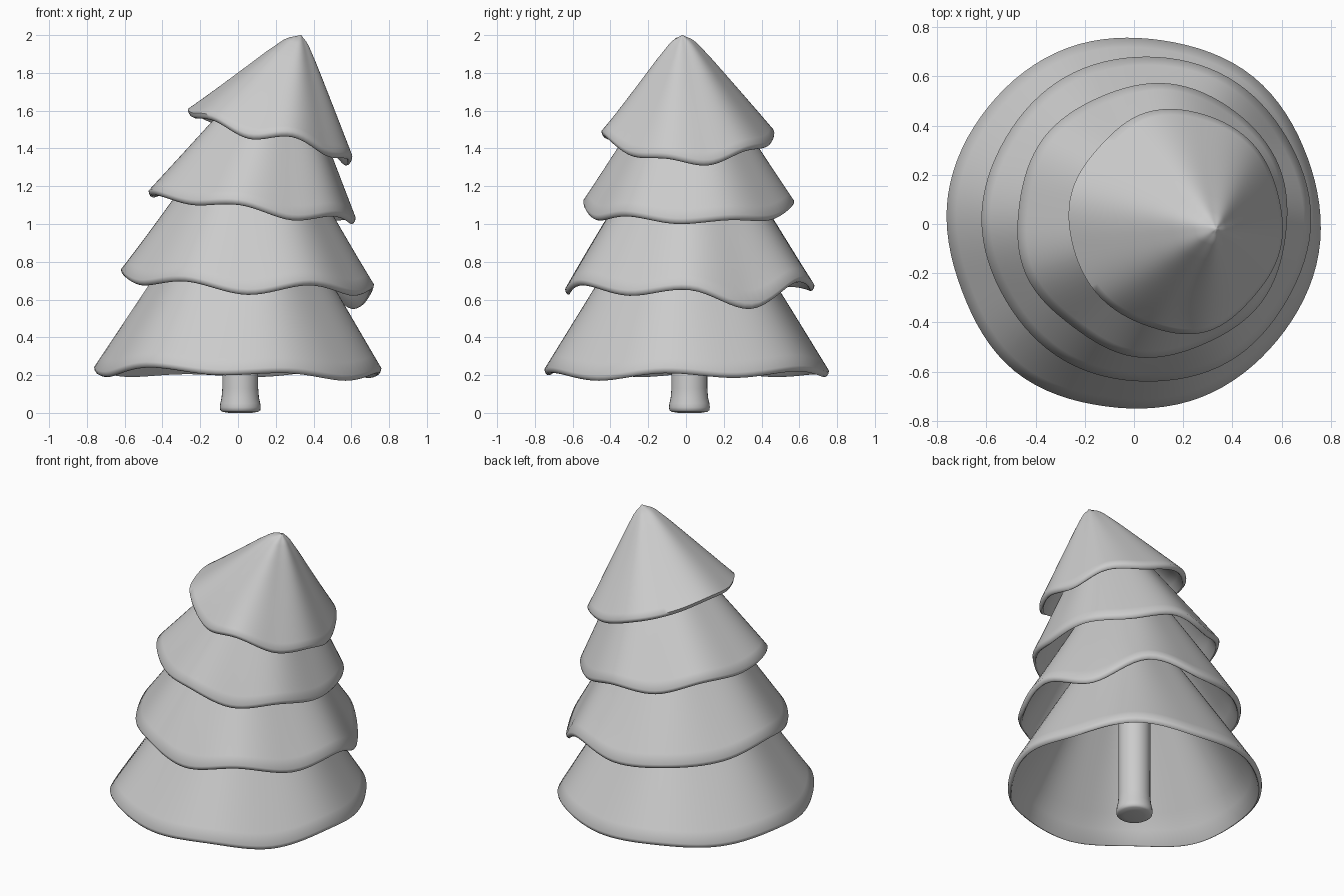
import bpy, bmesh, math
from mathutils import Vector

cube = bpy.data.objects.get("Cube")
if cube:
    bpy.data.objects.remove(cube, do_unlink=True)

grey = bpy.data.materials.new("plain grey")
grey.use_nodes = True
colour = (0.6, 0.6, 0.6, 1)
grey.diffuse_color = colour
grey.node_tree.nodes["Principled BSDF"].inputs["Base Color"].default_value = colour

SEGMENTS = 96


def wave(samples, angle):
    """Smooth periodic curve through evenly spaced samples around a circle."""
    count = len(samples)
    place = angle / math.tau * count
    i = int(place)
    f = place - i
    a, b, c, d = (samples[(i + k) % count] for k in (-1, 0, 1, 2))
    return b + f * ((c - a) + f * ((2 * a - 5 * b + 4 * c - d) + f * (3 * (b - c) + d - a))) / 2


def tilt(samples, angle):
    """Height of the tilted plane that best fits the samples around a circle."""
    count = len(samples)
    return sum(s * (1 + 2 * math.cos(angle - k * math.tau / count)) for k, s in enumerate(samples)) / count


def finish(name, rings, smooth_angle):
    """Skin a stack of rings, close both ends and shade the result."""
    bm = bmesh.new()
    loops = [[bm.verts.new(p) for p in ring] for ring in rings]
    for upper, lower in zip(loops, loops[1:]):
        for i in range(len(upper)):
            j = (i + 1) % len(upper)
            bm.faces.new((upper[i], lower[i], lower[j], upper[j]))
    bm.faces.new(loops[0])
    bm.faces.new(loops[-1][::-1])
    bmesh.ops.recalc_face_normals(bm, faces=bm.faces)
    mesh = bpy.data.meshes.new(name)
    bm.to_mesh(mesh)
    bm.free()
    mesh.materials.append(grey)
    obj = bpy.data.objects.new(name, mesh)
    bpy.context.collection.objects.link(obj)
    bpy.ops.object.select_all(action="DESELECT")
    obj.select_set(True)
    bpy.context.view_layer.objects.active = obj
    bpy.ops.object.shade_smooth_by_angle(angle=math.radians(smooth_angle))


# Section rows: share of the way from apex to rim, inward inset, height change
OPEN_TOP = [(0.25, 0, 0)]
ROUND_TIP = [(0.008, 0, -0.046), (0.03, 0, -0.04), (0.06, 0, -0.03), (0.1, 0, -0.016), (0.15, 0, -0.006)]
WALL = [0.3, 0.45, 0.6, 0.7, 0.8, 0.88, 0.95]
SKIRT = ([(s, 0, 0) for s in WALL]
         + [(1, 0, 0), (1, 0.003, -0.015), (1, 0.01, -0.026), (1, 0.018, -0.03), (1, 0.024, -0.026)]
         + [(s, 0.024, 0) for s in reversed(WALL)])


def tier(name, apex, centre, radius, phase, bulges, base, heights, top):
    """Hollow leaning six-sided cone with soft corners and a wavy rim.

    Tables are in hundredths and alternate corner, side, corner, from phase on.
    """
    apex = Vector(apex)
    rings = []
    for share, inset, lift in top + SKIRT:
        ring = []
        for i in range(SEGMENTS):
            turn = i * math.tau / SEGMENTS
            angle = turn + math.radians(phase)
            out = Vector((math.cos(angle), math.sin(angle), 0))
            plane = tilt(heights, turn)
            rim = Vector((*centre, base + plane / 100 + 0.03))
            rim += out * (radius + wave(bulges, turn) / 100)
            corner = 0.03 * radius * share * (1 - share) * math.cos(6 * turn)
            point = apex.lerp(rim, share) + out * (corner - inset)
            point.z += lift + (wave(heights, turn) - plane) / 100 * share ** 4
            ring.append(point)
        rings.append(ring)
    finish(name, rings, 60)


tier("bottom_branches", (0.05, 0, 1.45), (0, 0), 0.75, 51,
     [2, 0.5, 1.5, 1, 1.5, 0, 2, 0, 0.5, 0, 1, 0.5], 0.2,
     [2, -1, 0.5, -1, 1.5, -1, 4, 0, 1, -3, 1, -1.5], OPEN_TOP)
tier("lower_branches", (0.1, 0.02, 1.75), (0.05, 0.02), 0.66, 0,
     [1, 0, 0.5, 0, 0.5, 0, 1, 0, 0.5, 0, 1, 0], 0.6,
     [5, -5, 9, 4.5, 6.5, 8, 13, 7.5, 9.5, 2.5, 7.5, 2], OPEN_TOP)
tier("upper_branches", (0.26, 0.01, 1.98), (0.075, 0.015), 0.545, 23,
     [1.5, 1, 1.5, 0, 1, 0, 1.5, -0.5, 1.5, 0, 1, 0], 1,
     [2, 2, 9, 8, 15, 14, 15, 10, 10, 2, 4, 0], OPEN_TOP)
tier("top_branches", (0.334, -0.02, 2.05), (0.17, 0.01), 0.44, 45,
     [0.5, 1, 2, -0.5, 0, -1, -0.5, 0, 2.5, 0, 0, -1], 1.3,
     [8.5, 11, 18, 23, 28, 26, 24.5, 15, 16, 6, 4.5, 1], ROUND_TIP)

# Trunk with a flared, softly rounded foot
trunk_profile = [(0.096, 0.9), (0.095, 0.13), (0.099, 0.08), (0.106, 0.05),
                 (0.108, 0.03), (0.106, 0.014), (0.095, 0.006), (0.06, 0)]
finish("trunk", [[(0.012 + r * math.cos(k * math.tau / 32), 0.018 + r * math.sin(k * math.tau / 32), z)
                  for k in range(32)] for r, z in trunk_profile], 60)
